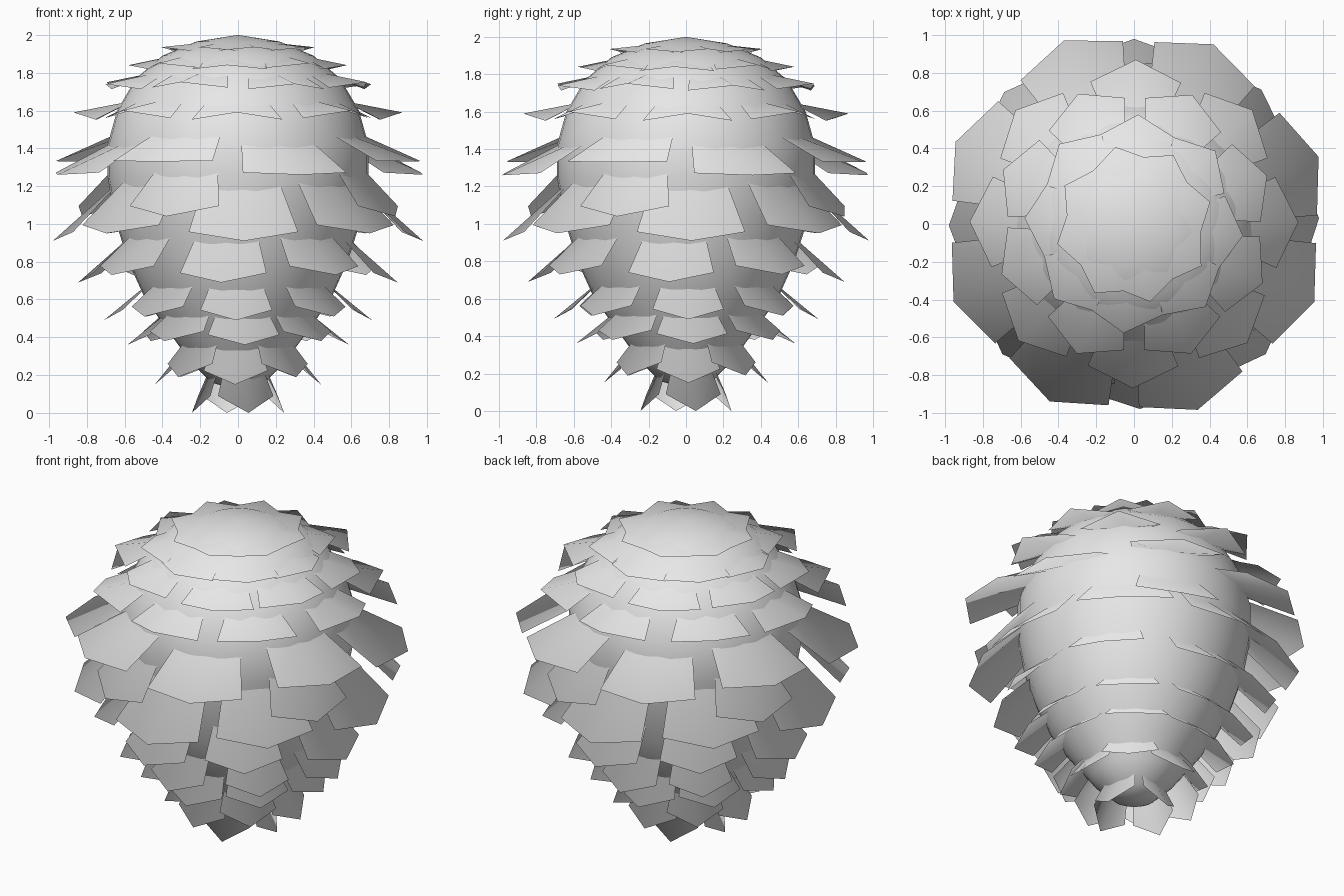
import bpy, bmesh, math, random
from mathutils import Vector, Matrix

random.seed(4)
cube = bpy.data.objects.get("Cube")
if cube:
    bpy.data.objects.remove(cube, do_unlink=True)

grey = bpy.data.materials.new("plain_grey")
grey.use_nodes = True
grey.diffuse_color = (0.8, 0.8, 0.8, 1)
grey.node_tree.nodes["Principled BSDF"].inputs["Base Color"].default_value = grey.diffuse_color


def add_object(name, bm):
    mesh = bpy.data.meshes.new(name)
    bm.to_mesh(mesh)
    bm.free()
    mesh.materials.append(grey)
    for face in mesh.polygons:
        face.use_smooth = True
    ob = bpy.data.objects.new(name, mesh)
    bpy.context.collection.objects.link(ob)
    return ob


# Egg-shaped core: a turned profile of (radius, height)
PROFILE = [(0, .12), (.14, .16), (.25, .27), (.36, .42), (.49, .6), (.58, .8),
           (.65, 1.02), (.69, 1.25), (.69, 1.42), (.64, 1.6), (.54, 1.77),
           (.4, 1.89), (.22, 1.965), (0, 2.0)]
bm = bmesh.new()
verts = [bm.verts.new((r, 0, z)) for r, z in PROFILE]
edges = [bm.edges.new(pair) for pair in zip(verts, verts[1:])]
bmesh.ops.spin(bm, geom=verts + edges, cent=(0, 0, 0), axis=(0, 0, 1),
               angle=math.tau, steps=40)
bmesh.ops.remove_doubles(bm, verts=bm.verts, dist=0.001)
bmesh.ops.recalc_face_normals(bm, faces=bm.faces)
core = add_object("core", bm)


def add_scale(bm, turn, base, tip, half, ridge):
    """Thin pentagonal scale with a slight ridge, rooted in the core."""
    root, end = Vector((0, -base[0], base[1])), Vector((0, -tip[0], tip[1]))
    along = (end - root).normalized()
    up = along.cross(Vector((1, 0, 0)))
    if up.z < 0:
        up.negate()
    shoulder = end - along * 0.11 - up * ridge
    side = Vector((half, 0, 0))
    spin = Matrix.Rotation(turn, 3, 'Z')
    pts = [root, root - side * 0.65, shoulder - side, end,
           shoulder + side, root + side * 0.65]
    v = [bm.verts.new(spin @ p) for p in pts]
    bm.faces.new((v[0], v[1], v[2], v[3]))
    bm.faces.new((v[0], v[3], v[4], v[5]))


# Rings of scales: root, tip, half width, ridge height, count, turn in
# degrees, and how much higher every second scale sits
RINGS = [
    ((.12, .26), (.25, .0), .15, .02, 4, 14, 0),
    ((.24, .40), (.44, .15), .17, .02, 8, 0, .04),
    ((.34, .56), (.59, .36), .19, .02, 8, 5, .02),
    ((.43, .72), (.71, .49), .19, .02, 8, 0, .02),
    ((.52, .98), (.85, .69), .23, .03, 8, -6, .04),
    ((.60, 1.25), (.98, .91), .29, .035, 8, 0, .04),
    ((.63, 1.31), (.91, 1.04), .26, .03, 4, -23, 0),
    ((.60, 1.45), (1.04, 1.26), .29, .035, 8, 21, .07),
    ((.56, 1.65), (.87, 1.59), .24, .06, 8, 0, .01),
    ((.46, 1.80), (.75, 1.74), .22, .05, 8, 22, .01),
    ((.34, 1.89), (.58, 1.84), .2, .045, 8, -4, .01),
    ((.18, 1.96), (.42, 1.935), .17, .03, 8, 14, 0),
]
for i, (base, tip, half, ridge, count, degrees, stagger) in enumerate(RINGS):
    bm = bmesh.new()
    for k in range(count):
        turn = math.tau * k / count + math.radians(degrees) + random.uniform(-.04, .04)
        lift = stagger * (k % 2)
        add_scale(bm, turn, (base[0], base[1] + lift / 2),
                  (tip[0], tip[1] + lift), half, ridge)
    ring = add_object(f"scale_ring_{i + 1}", bm)
    # Scales borrow the core's shading so that they blend into it
    blend = ring.modifiers.new("blend_shading", 'DATA_TRANSFER')
    blend.object = core
    blend.use_loop_data = True
    blend.data_types_loops = {'CUSTOM_NORMAL'}
    blend.loop_mapping = 'POLYINTERP_NEAREST'
    blend.mix_factor = 0.7
